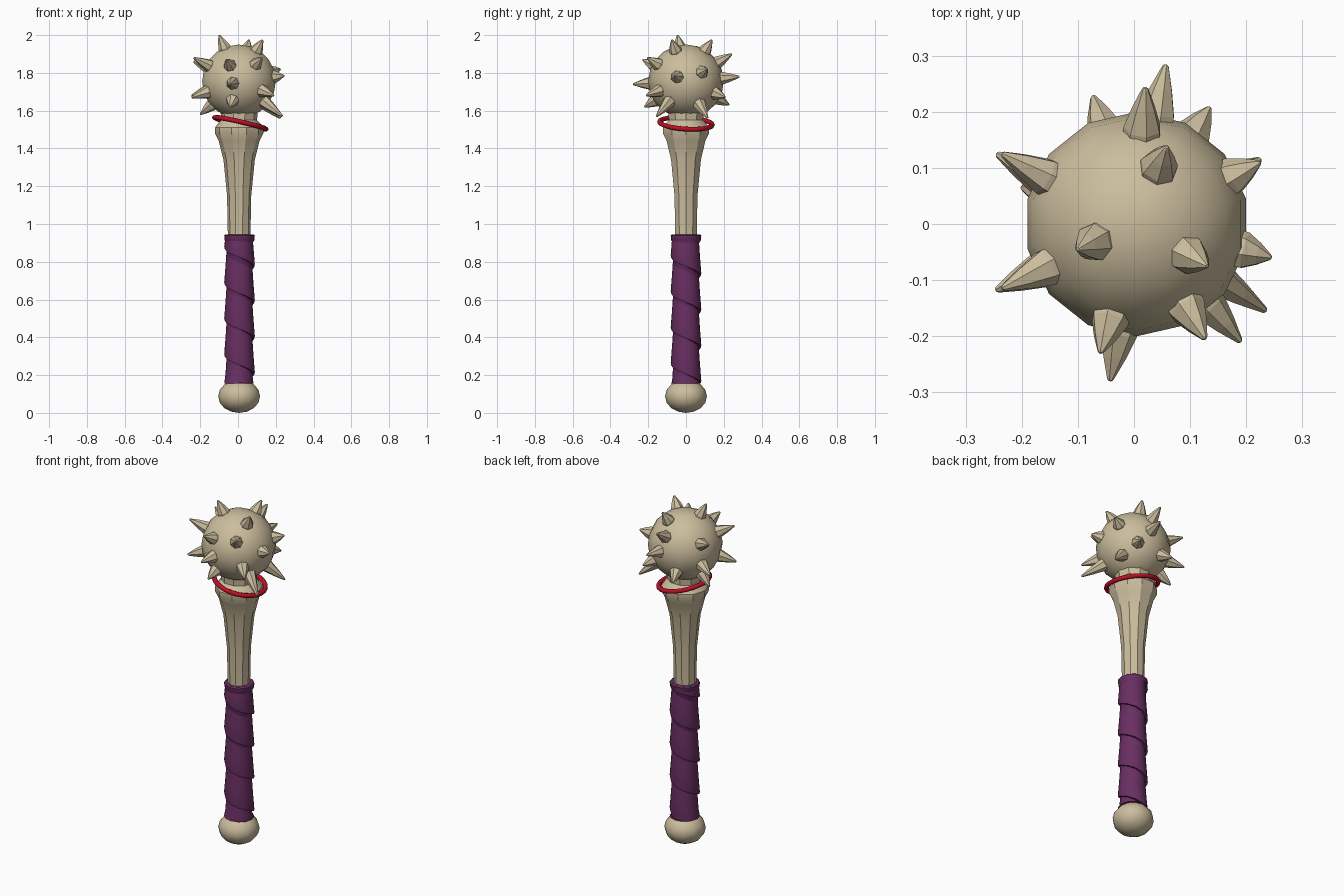
import bpy
import bmesh
import math
from mathutils import Vector, Matrix

if "Cube" in bpy.data.objects:
    bpy.data.objects.remove(bpy.data.objects["Cube"])


def material(name, rgb):
    m = bpy.data.materials.new(name)
    m.use_nodes = True
    m.diffuse_color = (*rgb, 1)
    m.node_tree.nodes["Principled BSDF"].inputs["Base Color"].default_value = (*rgb, 1)
    return m


BONE = material("bone", (0.60, 0.51, 0.34))
PURPLE = material("purple_cloth", (0.14, 0.028, 0.12))
RED = material("red_cord", (0.52, 0.005, 0.02))


def finish(name, bm, mat, angle=None):
    bmesh.ops.recalc_face_normals(bm, faces=bm.faces)
    mesh = bpy.data.meshes.new(name)
    bm.to_mesh(mesh)
    bm.free()
    mesh.materials.append(mat)
    ob = bpy.data.objects.new(name, mesh)
    bpy.context.collection.objects.link(ob)
    if angle:
        bpy.ops.object.select_all(action="DESELECT")
        ob.select_set(True)
        bpy.context.view_layer.objects.active = ob
        bpy.ops.object.shade_smooth_by_angle(angle=math.radians(angle))
    return ob


def lathe(bm, profile, sides, matrix=Matrix()):
    """Stack rings of (radius, height) and cap both ends."""
    rings = []
    for r, h in profile:
        rings.append([bm.verts.new(matrix @ Vector((r * math.cos(a), r * math.sin(a), h)))
                      for a in (math.tau * i / sides for i in range(sides))])
    for low, high in zip(rings, rings[1:]):
        for i in range(sides):
            j = (i + 1) % sides
            bm.faces.new((low[i], low[j], high[j], high[i]))
    bm.faces.new(rings[0][::-1])
    bm.faces.new(rings[-1])


def ball(name, centre, size, segments, rings):
    bm = bmesh.new()
    matrix = Matrix.Translation(centre) @ Matrix.Diagonal((*size, 1))
    bmesh.ops.create_uvsphere(bm, u_segments=segments, v_segments=rings,
                              radius=1, matrix=matrix)
    finish(name, bm, BONE, 30)


# Head and pommel
HEAD = Vector((0.005, 0, 1.755))
ball("head", HEAD, (0.2, 0.2, 0.195), 14, 10)
ball("pommel", (0.006, 0, 0.088), (0.111, 0.111, 0.088), 12, 8)

# Flared bone shaft
bm = bmesh.new()
lathe(bm, [(0.06, 0.12), (0.06, 0.95), (0.064, 1.15), (0.083, 1.34), (0.108, 1.44),
           (0.128, 1.48), (0.128, 1.51), (0.11, 1.535), (0.095, 1.55), (0.1, 1.62)],
      10, Matrix.Translation((0.006, 0, 0)))
finish("shaft", bm, BONE, 30)

# Spikes, given by their tips
TIPS = [
    (-0.10, -0.045, 2.0), (0.058, 0.137, 1.975), (0.13, -0.075, 1.975),
    (0.02, 0.243, 1.90), (-0.235, 0.125, 1.86), (-0.235, -0.115, 1.88),
    (-0.06, -0.23, 1.87), (0.127, -0.205, 1.88), (0.225, 0.11, 1.82),
    (0.245, -0.06, 1.785), (0.057, 0.284, 1.78), (-0.043, -0.28, 1.74),
    (0.19, -0.21, 1.68), (0.135, 0.208, 1.67), (-0.245, 0.125, 1.68),
    (-0.246, -0.118, 1.67), (-0.073, 0.228, 1.63), (-0.04, -0.22, 1.62),
    (0.235, -0.155, 1.57), (0.225, 0.115, 1.56), (-0.2, 0.066, 1.58),
]
bm = bmesh.new()
for tip in TIPS:
    axis = Vector(tip) - HEAD
    length = axis.length
    turn = axis.to_track_quat("Z", "Y").to_matrix().to_4x4()
    lathe(bm, [(0.036, 0.165), (0.034, 0.2), (0.021, (0.2 + length) / 2),
               (0.006, length - 0.003), (0.003, length)],
          7, Matrix.Translation(HEAD) @ turn)
finish("spikes", bm, BONE)

# Cloth grip: a core with a lipped top and an overlapping spiral wrap
BOTTOM, TOP, PITCH, STEPS, TURNS = 0.155, 0.945, 0.19, 12, 6
bm = bmesh.new()
lathe(bm, [(0.068, BOTTOM), (0.07, 0.9), (0.079, 0.915), (0.081, 0.94), (0.074, TOP)],
      12, Matrix.Translation((0.008, 0, 0)))
previous = None
for i in range(STEPS * TURNS + 1):
    a = math.tau * i / STEPS
    z = TOP + 0.02 - PITCH * i / STEPS
    row = []
    for r, dz in ((0.068, 0.19), (0.074, 0.1), (0.081, 0.012), (0.079, 0), (0.062, 0)):
        h = min(max(z + dz, BOTTOM), TOP - 0.005)
        row.append(bm.verts.new((0.008 + r * math.cos(a), r * math.sin(a), h)))
    if previous:
        for k in range(len(row) - 1):
            bm.faces.new((previous[k], previous[k + 1], row[k + 1], row[k]))
    previous = row
bmesh.ops.dissolve_degenerate(bm, dist=0.0005, edges=bm.edges)
finish("grip_wrap", bm, PURPLE, 35)

# Tilted cord loop around the neck
bpy.ops.mesh.primitive_torus_add(major_segments=24, minor_segments=8,
                                 major_radius=0.14, minor_radius=0.013,
                                 location=(0.012, 0, 1.533),
                                 rotation=(-0.06, 0.22, 0))
cord = bpy.context.object
cord.name = "neck_cord"
cord.data.materials.append(RED)
bpy.ops.object.shade_smooth_by_angle(angle=math.radians(60))
